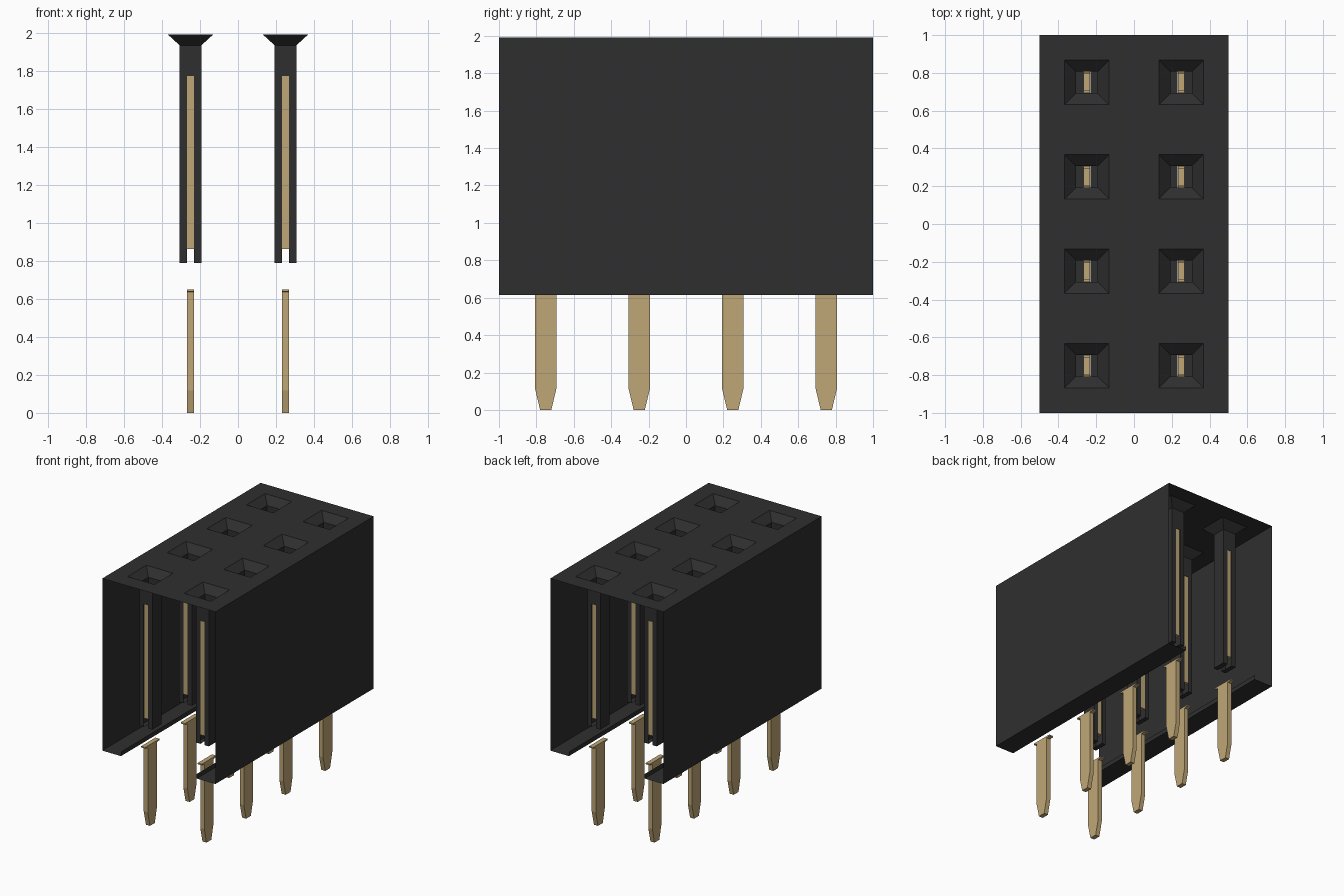
import bpy, bmesh

if "Cube" in bpy.data.objects:
    bpy.data.objects.remove(bpy.data.objects["Cube"], do_unlink=True)


def material(name, rgb):
    m = bpy.data.materials.new(name)
    m.use_nodes = True
    m.diffuse_color = (*rgb, 1)
    bsdf = m.node_tree.nodes["Principled BSDF"]
    bsdf.inputs["Base Color"].default_value = (*rgb, 1)
    bsdf.inputs["Roughness"].default_value = 0.6
    return m


black = material("black plastic", (0.028, 0.028, 0.028))
gold = material("gold metal", (0.52, 0.38, 0.18))

TOP, BOTTOM, RECESS = 1.99, 0.614, 0.65      # housing heights
NECK, SLOT_TOP, FLOOR = 1.934, 1.773, 0.79   # socket heights
MOUTH, BORE, SLOT = 0.118, 0.057, 0.0185     # socket half widths
XS = (-0.25, 0.25)
YS = (-0.75, -0.25, 0.25, 0.75)


def quad(bm, *pts):
    return bm.faces.new([bm.verts.new(p) for p in pts])


def finish(bm, name, mat, open_up=False):
    """Weld, orient and store the mesh; open_up points upper faces upwards."""
    bmesh.ops.remove_doubles(bm, verts=bm.verts, dist=1e-5)
    bmesh.ops.recalc_face_normals(bm, faces=bm.faces)
    bm.normal_update()
    if open_up:
        top = max(bm.faces, key=lambda f: f.calc_center_median().z)
        if top.normal.z < 0:
            bmesh.ops.reverse_faces(bm, faces=bm.faces)
    me = bpy.data.meshes.new(name)
    bm.to_mesh(me)
    bm.free()
    me.materials.append(mat)
    return me


def extrude_profile(name, profile, half, mat):
    """Closed y-z profile given thickness along x."""
    bm = bmesh.new()
    face = bm.faces.new([bm.verts.new((-half, y, z)) for y, z in profile])
    ext = bmesh.ops.extrude_face_region(bm, geom=[face])
    verts = [g for g in ext["geom"] if isinstance(g, bmesh.types.BMVert)]
    bmesh.ops.translate(bm, verts=verts, vec=(2 * half, 0, 0))
    return finish(bm, name, mat)


def place(name, me, loc=(0, 0, 0)):
    ob = bpy.data.objects.new(name, me)
    ob.location = loc
    bpy.context.collection.objects.link(ob)


# Housing: pierced top sheet, side walls, bottom flanges with inner lips
bm = bmesh.new()
gx = [-0.5] + [x + s * MOUTH for x in XS for s in (-1, 1)] + [0.5]
gy = [-1.0] + [y + s * MOUTH for y in YS for s in (-1, 1)] + [1.0]
for i in range(len(gx) - 1):
    for j in range(len(gy) - 1):
        if i % 2 and j % 2:
            continue  # socket mouth
        quad(bm, (gx[i], gy[j], TOP), (gx[i + 1], gy[j], TOP),
             (gx[i + 1], gy[j + 1], TOP), (gx[i], gy[j + 1], TOP))
for s in (-1, 1):
    section = [(0.5 * s, TOP), (0.5 * s, BOTTOM),
               (0.335 * s, BOTTOM), (0.335 * s, RECESS)]
    for (xa, za), (xb, zb) in zip(section, section[1:]):
        ys = gy if za == TOP else [-1.0, 1.0]
        for ya, yb in zip(ys, ys[1:]):
            quad(bm, (xa, ya, za), (xb, ya, zb), (xb, yb, zb), (xa, yb, za))
place("housing", finish(bm, "housing", black, True))

# Socket: funnel mouth above a square bore slotted front, back and floor
bm = bmesh.new()
corners = [(-1, -1), (1, -1), (1, 1), (-1, 1)]
for k in range(4):
    (ax, ay), (bx, by) = corners[k], corners[(k + 1) % 4]
    rings = [(MOUTH, TOP), (BORE, NECK), (BORE, SLOT_TOP)]
    for (ra, za), (rb, zb) in zip(rings, rings[1:]):
        quad(bm, (ax * ra, ay * ra, za), (bx * ra, by * ra, za),
             (bx * rb, by * rb, zb), (ax * rb, ay * rb, zb))
for s in (-1, 1):
    o, i = s * BORE, s * SLOT
    quad(bm, (o, -BORE, FLOOR), (o, BORE, FLOOR),
         (o, BORE, SLOT_TOP), (o, -BORE, SLOT_TOP))
    quad(bm, (o, -BORE, FLOOR), (o, BORE, FLOOR), (i, BORE, FLOOR), (i, -BORE, FLOOR))
    for y in (-BORE, BORE):
        quad(bm, (o, y, FLOOR), (i, y, FLOOR), (i, y, SLOT_TOP), (o, y, SLOT_TOP))
socket = finish(bm, "socket", black, True)

# Contact: U-shaped strip standing in the slots
o, i = 0.055, 0.043
contact = extrude_profile("contact", [
    (-o, 0.862), (o, 0.862), (o, SLOT_TOP), (i, SLOT_TOP),
    (i, 0.874), (-i, 0.874), (-i, SLOT_TOP), (-o, SLOT_TOP)], 0.018, gold)

# Pin: flat blade with tapered tip and thin shoulder
half = [(0.03, 0), (0.058, 0.118), (0.058, 0.635), (0.09, 0.64), (0.09, RECESS)]
pin = extrude_profile("pin", half + [(-y, z) for y, z in reversed(half)], 0.018, gold)

for c, x in enumerate(XS):
    for r, y in enumerate(YS):
        for label, me in (("socket", socket), ("contact", contact), ("pin", pin)):
            place(f"{label}_{c + 1}_{r + 1}", me, (x, y, 0))
